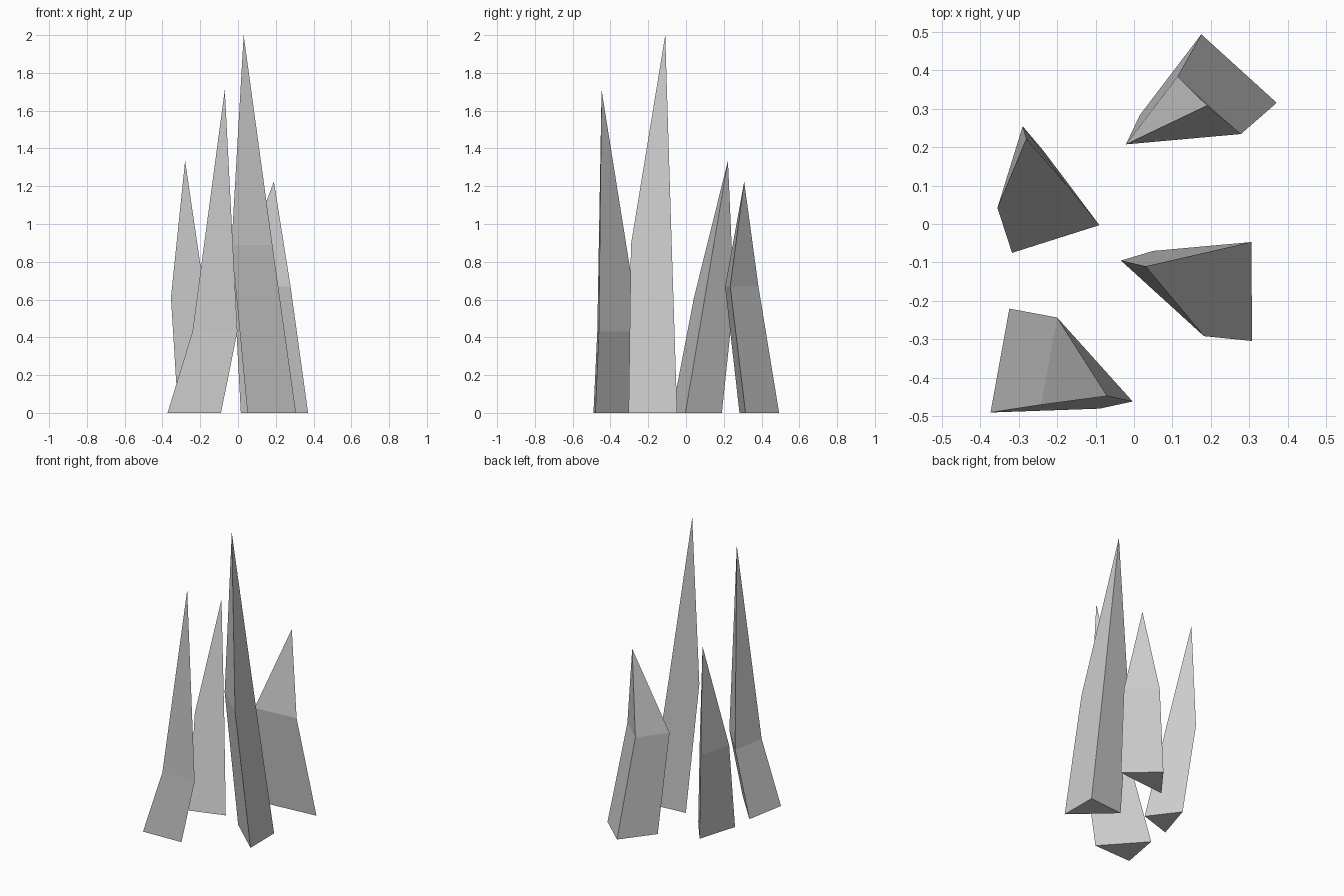
import bpy, bmesh
from mathutils import Vector

if "Cube" in bpy.data.objects:
    bpy.data.objects.remove(bpy.data.objects["Cube"])


def shard(name, base, scale, corner, mid_z, tip):
    """Triangular shard: base triangle, a smaller shifted copy of it, then a point.
    corner is where the first base corner lands on the middle ring."""
    bm = bmesh.new()
    pts = [Vector((x, y, 0)) for x, y in base]
    start = Vector((*corner, mid_z))
    low = [bm.verts.new(p) for p in pts]
    mid = [bm.verts.new(start + (p - pts[0]) * scale) for p in pts]
    apex = bm.verts.new(tip)
    bm.faces.new(low)
    for i in range(3):
        j = (i + 1) % 3
        bm.faces.new((low[i], low[j], mid[j], mid[i]))
        bm.faces.new((mid[i], mid[j], apex))
    bmesh.ops.recalc_face_normals(bm, faces=bm.faces)
    mesh = bpy.data.meshes.new(name)
    bm.to_mesh(mesh)
    bm.free()
    bpy.context.collection.objects.link(bpy.data.objects.new(name, mesh))


# Four leaning spikes, tallest first
shard("tall_spike", [(0.05, -0.07), (0.305, -0.047), (0.307, -0.304)],
      0.84, (-0.034, -0.095), 0.89, (0.03, -0.11, 2.0))
shard("front_left_spike", [(-0.324, -0.22), (-0.09, -0.48), (-0.373, -0.49)],
      0.84, (-0.20, -0.243), 0.43, (-0.07, -0.447, 1.71))
shard("back_left_spike", [(-0.317, -0.075), (-0.09, -0.003), (-0.235, 0.19)],
      0.80, (-0.355, 0.042), 0.61, (-0.28, 0.222, 1.335))
shard("back_right_spike", [(0.015, 0.283), (0.175, 0.493), (0.371, 0.315)],
      0.84, (-0.021, 0.207), 0.67, (0.19, 0.308, 1.225))
